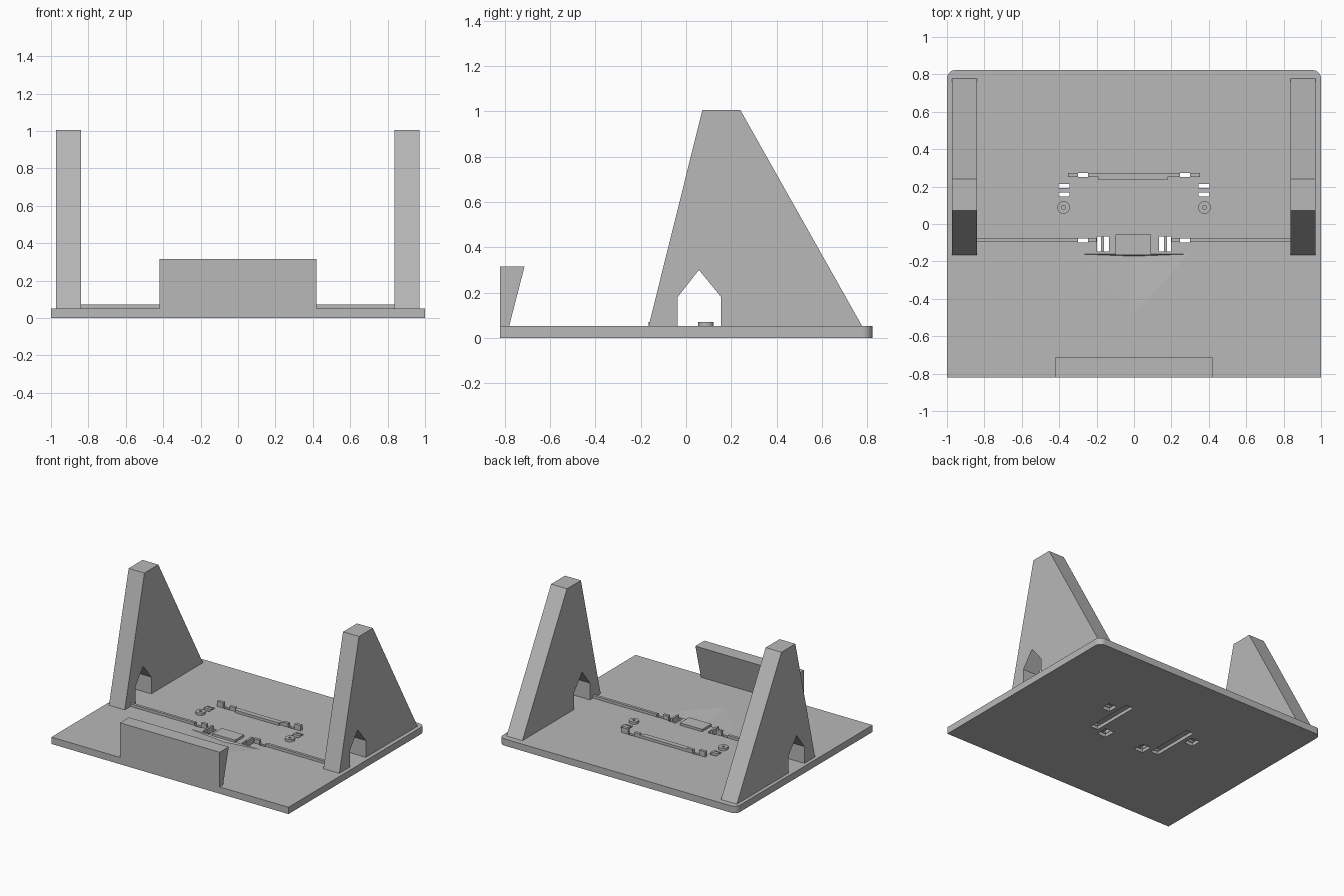
import bpy, bmesh, math

if "Cube" in bpy.data.objects:
    bpy.data.objects.remove(bpy.data.objects["Cube"])

grey = bpy.data.materials.new("plain_grey")
grey.diffuse_color = (0.48, 0.48, 0.48, 1)
grey.use_nodes = True
grey.node_tree.nodes["Principled BSDF"].inputs["Base Color"].default_value = grey.diffuse_color
TOP = 0.052  # height of the base plate


def finish(name, bm):
    bmesh.ops.recalc_face_normals(bm, faces=bm.faces)
    me = bpy.data.meshes.new(name)
    bm.to_mesh(me)
    bm.free()
    me.materials.append(grey)
    ob = bpy.data.objects.new(name, me)
    bpy.context.collection.objects.link(ob)
    return ob


def prism(name, pts, lo, hi, axis):
    """Extrude a profile: (y, z) points along x, or (x, y) points along z."""
    bm = bmesh.new()
    put = (lambda p, t: (t, *p)) if axis == 'X' else (lambda p, t: (*p, t))
    a = [bm.verts.new(put(p, lo)) for p in pts]
    b = [bm.verts.new(put(p, hi)) for p in pts]
    bm.faces.new(a)
    bm.faces.new(b)
    n = len(pts)
    for i in range(n):
        j = (i + 1) % n
        bm.faces.new((a[i], a[j], b[j], b[i]))
    return finish(name, bm)


def box(name, x0, x1, y0, y1, z0, z1):
    return prism(name, [(x0, y0), (x1, y0), (x1, y1), (x0, y1)], z0, z1, 'Z')


def circle(cx, cy, r, n=24):
    return [(cx + r * math.cos(math.tau * i / n), cy + r * math.sin(math.tau * i / n))
            for i in range(n)]


def cut(target, cutter):
    mod = target.modifiers.new("cut", 'BOOLEAN')
    mod.operation = 'DIFFERENCE'
    mod.solver = 'EXACT'
    mod.object = cutter
    bpy.context.view_layer.objects.active = target
    bpy.ops.object.modifier_apply(modifier=mod.name)
    bpy.data.objects.remove(cutter)


def span(s, a, b):
    return sorted((s * a, s * b))


# Base plate with rounded rear corners
outline = [(-1, -0.82), (1, -0.82)]
r = 0.045
for cx, start in ((1 - r, 0), (-1 + r, 90)):
    for i in range(7):
        t = math.radians(start + 15 * i)
        outline.append((cx + r * math.cos(t), 0.823 - r + r * math.sin(t)))
plate = prism("base_plate", outline, 0, TOP, 'Z')

# Through slots and the strap channels joining them underneath
slots = [(0.246, 0.30, 0.25, 0.273), (0.246, 0.30, -0.10, -0.077),
         (0.345, 0.405, 0.193, 0.215), (0.345, 0.405, 0.146, 0.168),
         (0.134, 0.16, -0.147, -0.067), (0.176, 0.198, -0.147, -0.067)]
channels = [(0.24, 0.305, -0.105, 0.278), (0.34, 0.41, 0.14, 0.22),
            (0.13, 0.203, -0.152, -0.062)]
for s in (-1, 1):
    for a, b, c, d in slots:
        cut(plate, box("slot_cutter", *span(s, a, b), c, d, -0.1, 0.1))
    for a, b, c, d in channels:
        cut(plate, box("channel_cutter", *span(s, a, b), c, d, -0.1, 0.025))

# Shallow sloping dip in front of the centre block
bm = bmesh.new()
v = [bm.verts.new(p) for p in ((-0.31, -0.16, TOP + 0.001), (0.31, -0.16, TOP + 0.001),
                               (0, -0.172, 0.036), (0, -0.5, TOP + 0.001))]
for f in ((0, 1, 2), (0, 2, 3), (1, 3, 2), (0, 3, 1)):
    bm.faces.new([v[i] for i in f])
cut(plate, finish("dip_cutter", bm))

# Side towers with a pointed archway at the foot
tower = [(-0.165, TOP), (-0.037, TOP), (-0.037, 0.18), (0.057, 0.30), (0.155, 0.18),
         (0.155, TOP), (0.777, TOP), (0.24, 1.005), (0.072, 1.005)]
prism("left_tower", tower, -0.973, -0.84, 'X')
prism("right_tower", tower, 0.836, 0.97, 'X')

# Front stop with a leaning inner face
prism("front_stop", [(-0.82, TOP), (-0.78, TOP), (-0.712, 0.316), (-0.82, 0.316)],
      -0.42, 0.42, 'X')

# Rear locating bar
box("rear_bar", -0.246, 0.246, 0.25, 0.273, TOP, 0.072)
box("rear_bar_step", -0.19, 0.18, 0.235, 0.25, TOP, 0.072)

# Centre block
box("centre_block", -0.098, 0.09, -0.165, -0.055, TOP, 0.07)

for s, side in ((-1, "left"), (1, "right")):
    box(side + "_rear_bar_end", *span(s, 0.30, 0.352), 0.25, 0.273, TOP, 0.092)
    box(side + "_rear_bar_rise", *span(s, 0.20, 0.246), 0.25, 0.273, 0.072, 0.08)
    # Cross rail, interrupted at the strap slot
    box(side + "_cross_rail", *span(s, 0.30, 0.84), -0.095, -0.074, TOP, 0.072)
    box(side + "_rail_end", *span(s, 0.20, 0.246), -0.095, -0.074, TOP, 0.085)
    # Bridges between paired slots
    box(side + "_front_bridge", *span(s, 0.16, 0.176), -0.147, -0.067, TOP, 0.078)
    box(side + "_side_bridge", *span(s, 0.345, 0.405), 0.168, 0.193, TOP, 0.06)
    # Screw boss with a pilot hole
    boss = prism(side + "_screw_boss", circle(s * 0.377, 0.088, 0.034), TOP, 0.07, 'Z')
    cut(boss, prism("hole_cutter", circle(s * 0.377, 0.088, 0.01, 12), 0.0, 0.1, 'Z'))
